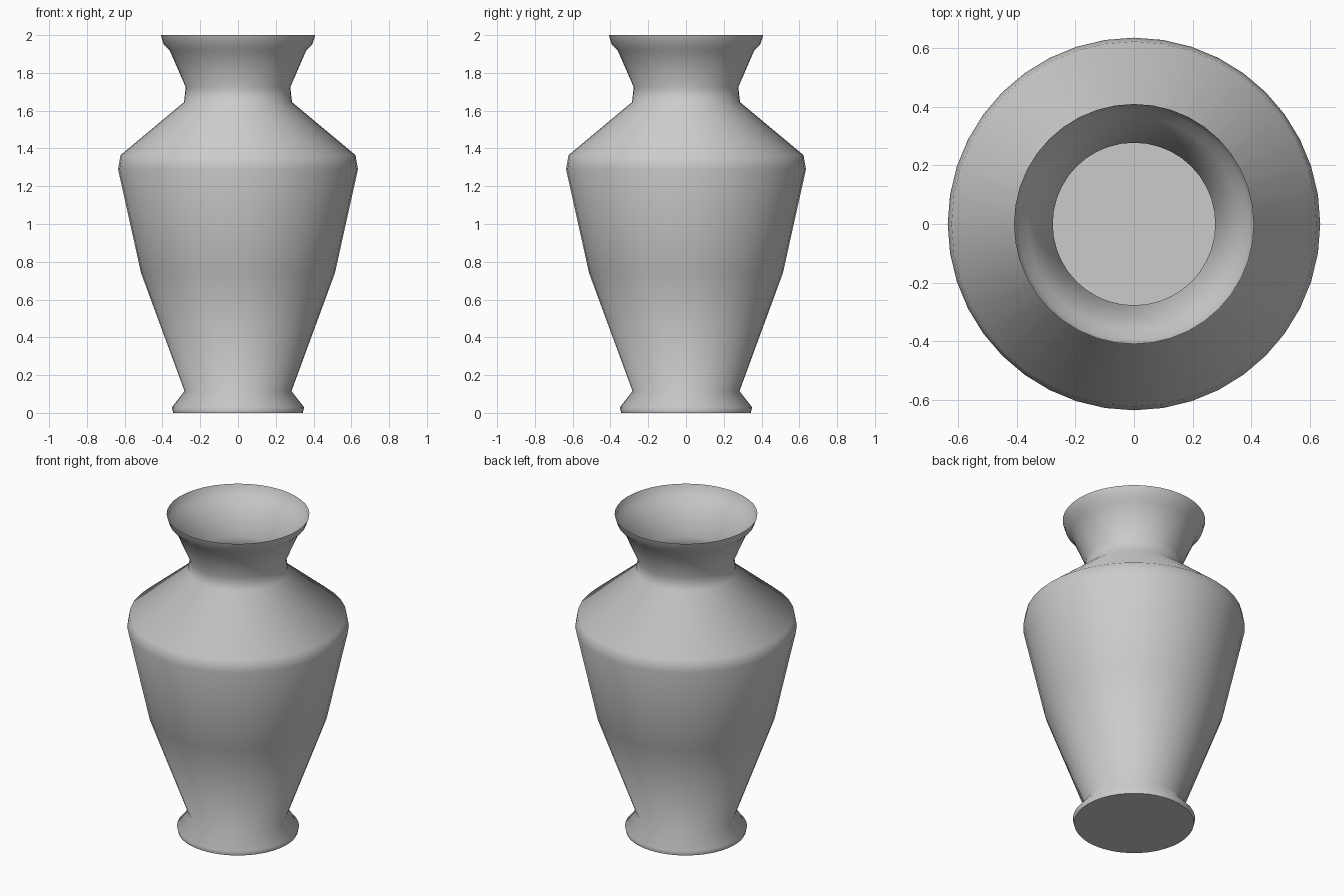
import bpy, bmesh
from math import cos, sin, tau, radians

if "Cube" in bpy.data.objects:
    bpy.data.objects.remove(bpy.data.objects["Cube"])

SEGMENTS = 40
# Outer profile (radius, height), foot to rim
PROFILE = [(0.343, 0.0), (0.35, 0.03), (0.283, 0.115), (0.513, 0.74),
           (0.635, 1.29), (0.622, 1.365), (0.286, 1.645), (0.277, 1.725),
           (0.362, 1.92), (0.393, 1.95), (0.409, 2.0)]

bm = bmesh.new()
rings = [[bm.verts.new((r * cos(tau * i / SEGMENTS), r * sin(tau * i / SEGMENTS), z))
          for i in range(SEGMENTS)] for r, z in PROFILE]

# Thin turned wall, open at the top
for low, high in zip(rings, rings[1:]):
    for i in range(SEGMENTS):
        j = (i + 1) % SEGMENTS
        bm.faces.new((low[i], low[j], high[j], high[i]))

# Flat base, also seen through the neck as the floor
bm.faces.new(rings[0][::-1])

mesh = bpy.data.meshes.new("vase")
bm.to_mesh(mesh)
bm.free()
vase = bpy.data.objects.new("vase", mesh)
bpy.context.collection.objects.link(vase)

# Smooth wall with a crisp base edge
bpy.context.view_layer.objects.active = vase
vase.select_set(True)
bpy.ops.object.shade_smooth_by_angle(angle=radians(75))
